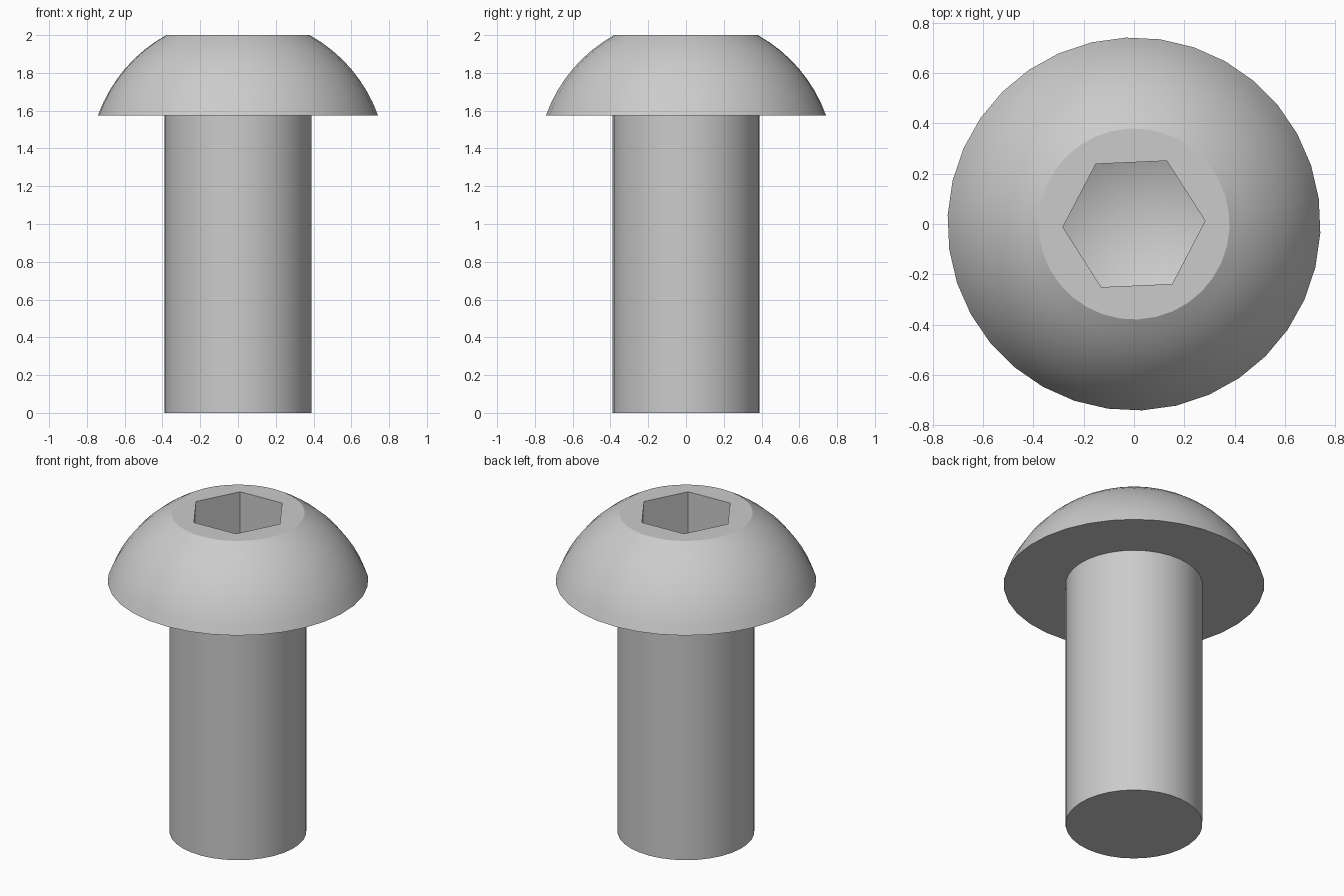
import bpy, bmesh
from math import sin, cos, pi, radians, sqrt, asin

SEGMENTS = 34
PHASE = radians(7.8)
SHAFT_R, HEAD_R, TOP_R = 0.39, 0.742, 0.38
HEAD_Z, TOP_Z = 1.575, 2.0
SOCKET_R, SOCKET_Z, TIP_Z = 0.283, 1.71, 1.57 + 0.0

cube = bpy.data.objects.get("Cube")
if cube:
    bpy.data.objects.remove(cube, do_unlink=True)

steel = bpy.data.materials.new("grey steel")
steel.use_nodes = True
colour = (0.6, 0.6, 0.6, 1)
steel.diffuse_color = colour
steel.node_tree.nodes["Principled BSDF"].inputs["Base Color"].default_value = colour


def ring(bm, radius, z, count=SEGMENTS, phase=PHASE):
    angles = [phase + 2 * pi * i / count for i in range(count)]
    return [bm.verts.new((radius * cos(a), radius * sin(a), z)) for a in angles]


def bridge(bm, low, high):
    n = len(low)
    for i in range(n):
        j = (i + 1) % n
        bm.faces.new((low[i], low[j], high[j], high[i]))


def loop_edges(bm, verts):
    return [bm.edges.get((v, verts[i - 1])) for i, v in enumerate(verts)]


def finish(bm, name):
    bmesh.ops.recalc_face_normals(bm, faces=bm.faces)
    mesh = bpy.data.meshes.new(name)
    bm.to_mesh(mesh)
    bm.free()
    mesh.materials.append(steel)
    obj = bpy.data.objects.new(name, mesh)
    bpy.context.collection.objects.link(obj)
    bpy.ops.object.select_all(action="DESELECT")
    obj.select_set(True)
    bpy.context.view_layer.objects.active = obj
    bpy.ops.object.shade_smooth_by_angle(angle=radians(30))
    return obj


# Cylindrical shaft, open where it meets the head
bm = bmesh.new()
bottom = ring(bm, SHAFT_R, 0)
bridge(bm, bottom, ring(bm, SHAFT_R, HEAD_Z))
bm.faces.new(bottom[::-1])
finish(bm, "shaft")

# Domed head: spherical arc from the rim up to the flat top
centre = (TOP_R**2 + TOP_Z**2 - HEAD_R**2 - HEAD_Z**2) / (2 * (TOP_Z - HEAD_Z))
dome_r = sqrt(TOP_R**2 + (TOP_Z - centre)**2)
start, end = asin(HEAD_R / dome_r), asin(TOP_R / dome_r)
bm = bmesh.new()
steps = 8
rings = [ring(bm, SHAFT_R, HEAD_Z)]
for i in range(steps + 1):
    a = start + (end - start) * i / steps
    rings.append(ring(bm, dome_r * sin(a), centre + dome_r * cos(a)))
for low, high in zip(rings, rings[1:]):
    bridge(bm, low, high)

# Hexagonal socket with a drilled, conical floor
turn = radians(2.5)
floor = ring(bm, SOCKET_R, SOCKET_Z, 6, turn)
mouth = ring(bm, SOCKET_R, TOP_Z, 6, turn)
bridge(bm, floor, mouth)
tip = bm.verts.new((0, 0, TIP_Z))
for i in range(6):
    bm.faces.new((floor[i - 1], floor[i], tip))

# Flat top between the dome and the socket mouth
bmesh.ops.triangle_fill(bm, use_beauty=True,
                        edges=loop_edges(bm, rings[-1]) + loop_edges(bm, mouth))
finish(bm, "head")
